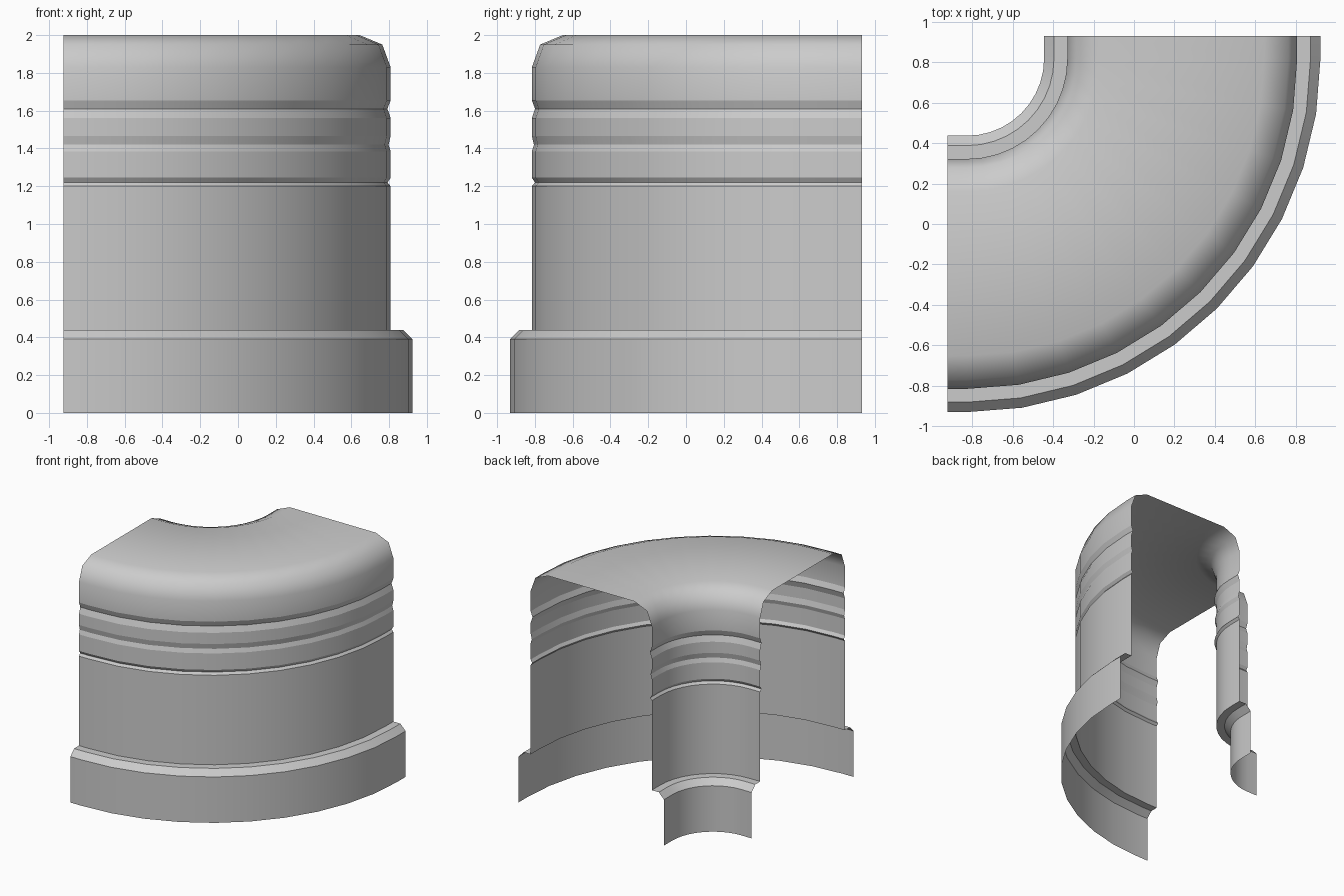
import bpy
import bmesh
from math import radians, sin, cos
from mathutils import Vector

cube = bpy.data.objects.get("Cube")
if cube:
    bpy.data.objects.remove(cube, do_unlink=True)

# Layout of the quarter-turn sweep
PIVOT = Vector((-0.827, 0.819))
MID_RADIUS = 1.066
LEAD_IN, LEAD_OUT = 0.096, 0.112
STEPS = 10

# Half profile: distance from the wall centre line, height, crisp edge
HALF = [
    (0.684, 0.0, False), (0.684, 0.39, True),      # plinth
    (0.635, 0.44, True), (0.569, 0.44, True),      # plinth bevel and ledge
    (0.569, 1.20, True), (0.553, 1.22, True), (0.569, 1.245, True),   # lower groove
    (0.569, 1.385, True), (0.558, 1.42, True), (0.569, 1.465, True),  # middle groove
    (0.569, 1.56, True), (0.552, 1.61, True), (0.569, 1.655, True),   # upper groove
    (0.569, 1.83, False), (0.525, 1.95, False), (0.405, 2.0, False),  # rounded crown
]


def make_material(name, value):
    mat = bpy.data.materials.new(name)
    mat.use_nodes = True
    colour = (value, value, value, 1.0)
    mat.diffuse_color = colour
    mat.node_tree.nodes["Principled BSDF"].inputs["Base Color"].default_value = colour
    return mat


def sweep_stations():
    """Yield (origin, outward direction) along lead-in, arc and lead-out."""
    arc = [radians(-90 + 90 * i / STEPS) for i in range(STEPS + 1)]
    dirs = [Vector((cos(a), sin(a))) for a in arc]
    yield PIVOT - Vector((LEAD_IN, 0)), dirs[0]
    for d in dirs:
        yield PIVOT, d
    yield PIVOT + Vector((0, LEAD_OUT)), dirs[-1]


# Outer side going up, then its mirror image going down the inner side
profile = [(MID_RADIUS + w, z, s) for w, z, s in HALF]
profile += [(MID_RADIUS - w, z, s) for w, z, s in reversed(HALF)]

# Curved wall shell, open underneath and at both ends
bm = bmesh.new()
rows = []
for origin, direction in sweep_stations():
    row = []
    for radius, z, _ in profile:
        p = origin + direction * radius
        row.append(bm.verts.new((p.x, p.y, z)))
    rows.append(row)

for a, b in zip(rows, rows[1:]):
    for i in range(len(profile) - 1):
        bm.faces.new((a[i], b[i], b[i + 1], a[i + 1])).smooth = True
    for i, (_, _, crisp) in enumerate(profile):
        bm.edges.get((a[i], b[i])).smooth = not crisp

mesh = bpy.data.meshes.new("curved_wall_shell")
bm.to_mesh(mesh)
bm.free()
mesh.materials.append(make_material("plain grey", 0.6))
shell = bpy.data.objects.new("curved_wall_shell", mesh)
bpy.context.collection.objects.link(shell)
